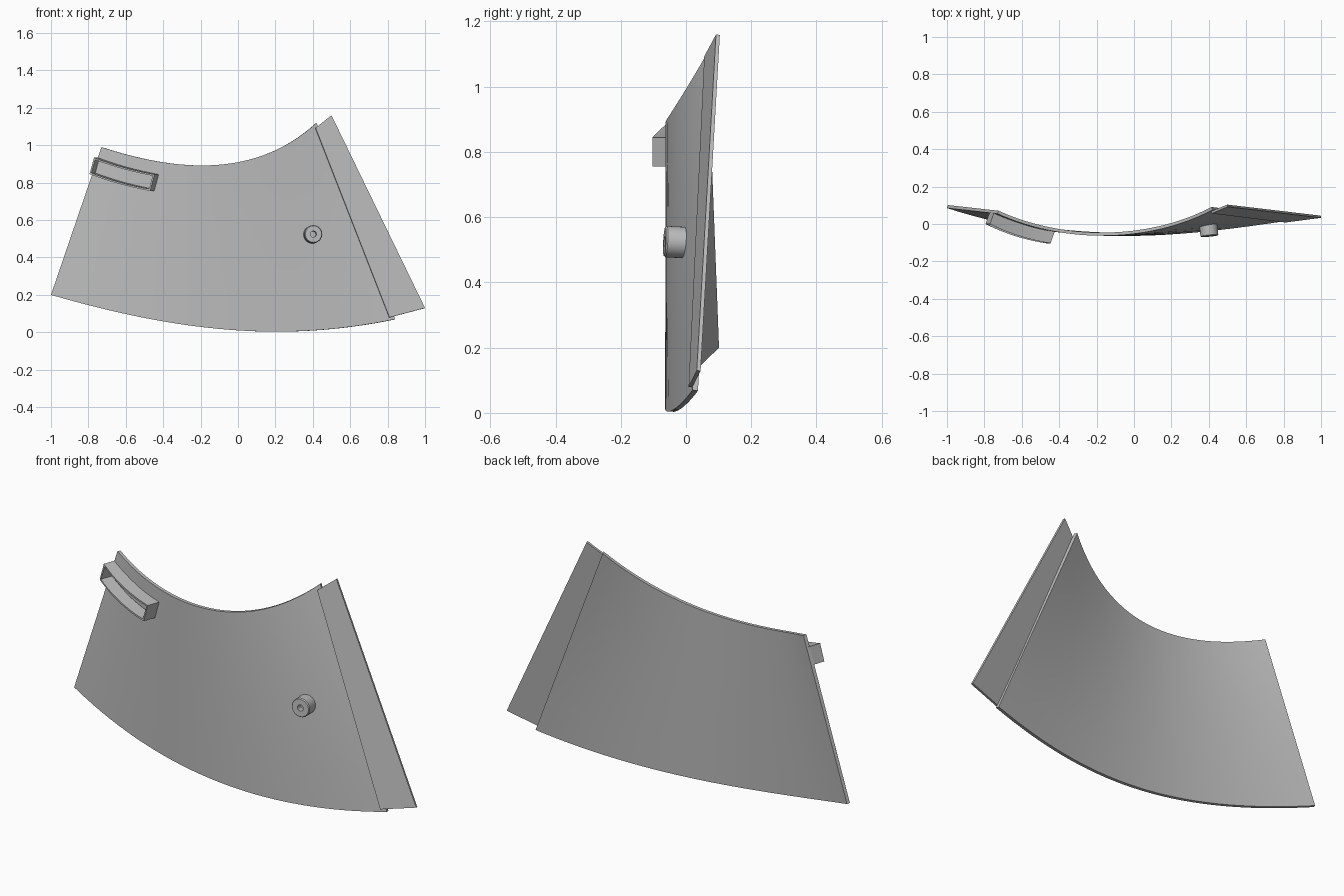
import bpy, bmesh, math
from mathutils import Vector

cube = bpy.data.objects.get("Cube")
if cube:
    bpy.data.objects.remove(cube, do_unlink=True)

grey = bpy.data.materials.new("plain_grey")
grey.use_nodes = True
grey.diffuse_color = (0.5, 0.5, 0.5, 1)
grey.node_tree.nodes["Principled BSDF"].inputs["Base Color"].default_value = (0.5, 0.5, 0.5, 1)


def smooth_curve(points, t):
    """Polynomial curve through evenly spaced points, t from 0 to 1."""
    n = len(points) - 1
    total = Vector((0, 0, 0))
    for i, p in enumerate(points):
        w = 1.0
        for j in range(n + 1):
            if j != i:
                w *= (t * n - j) / (i - j)
        total += Vector(p) * w
    return total


def make_sheet(name, rows, thickness=0, closed=False):
    """Skin rows of points into a sheet, thickened behind its faces."""
    bm = bmesh.new()
    grid = [[bm.verts.new(p) for p in row] for row in rows]
    count = len(grid[0])
    for a, b in zip(grid, grid[1:]):
        for i in range(count if closed else count - 1):
            k = (i + 1) % count
            bm.faces.new((a[i], a[k], b[k], b[i]))
    mesh = bpy.data.meshes.new(name)
    bm.to_mesh(mesh)
    bm.free()
    obj = bpy.data.objects.new(name, mesh)
    bpy.context.collection.objects.link(obj)
    mesh.materials.append(grey)
    if thickness:
        mod = obj.modifiers.new("thickness", "SOLIDIFY")
        mod.thickness = thickness
        mod.offset = -1
        mod.use_even_offset = True
    bpy.ops.object.select_all(action="DESELECT")
    obj.select_set(True)
    bpy.context.view_layer.objects.active = obj
    if thickness:
        bpy.ops.object.modifier_apply(modifier="thickness")
    bpy.ops.object.shade_smooth_by_angle(angle=math.radians(30))
    return obj


# Curved main panel, ruled between its lower and upper edges
lower = [(-1, 0.085, 0.2), (-0.35, -0.05, 0.05), (0.25, -0.052, 0.004), (0.84, 0.02, 0.07)]
upper = [(-0.73, 0.055, 0.99), (-0.36, -0.05, 0.903), (0.04, -0.047, 0.918), (0.42, 0.075, 1.12)]
STEPS = 32
low = [smooth_curve(lower, i / STEPS) for i in range(STEPS + 1)]
top = [smooth_curve(upper, i / STEPS) for i in range(STEPS + 1)]
rows = [[a.lerp(b, v / 6) for a, b in zip(low, top)] for v in range(7)]
make_sheet("curved_panel", rows, 0.017)

# Flat joining strip lapped over the right edge
make_sheet("edge_flange", [
    [(0.81, 0.008, 0.08), (1.0, 0.033, 0.13)],
    [(0.415, 0.056, 1.093), (0.5, 0.092, 1.16)],
], 0.012)

# Open-fronted rectangular frame that follows the panel curve
spine = [(-0.782, 0.0, 0.89), (-0.625, -0.064, 0.838), (-0.458, -0.103, 0.8)]
half = Vector((0.012, 0, 0.044))
path = [smooth_curve(spine, i / 10) for i in range(11)]
rim = [p - half for p in path] + [p + half for p in reversed(path)]
back = [p + Vector((0.022, 0.062, 0)) for p in rim]
make_sheet("bracket_frame", [back, rim], 0.009, closed=True)

# Round boss with a small bore
profile = [(0.0005, 0), (0.048, 0), (0.048, 0.058), (0.044, 0.063),
           (0.016, 0.063), (0.016, 0.03), (0.0005, 0.03)]
SIDES = 32
rings = [[(r * math.cos(math.tau * i / SIDES), r * math.sin(math.tau * i / SIDES), h)
          for i in range(SIDES)] for r, h in profile]
boss = make_sheet("round_boss", rings, closed=True)
boss.location = (0.397, -0.003, 0.522)
boss.rotation_mode = "QUATERNION"
boss.rotation_quaternion = Vector((0.1, -0.98, 0.05)).to_track_quat("Z", "Y")
